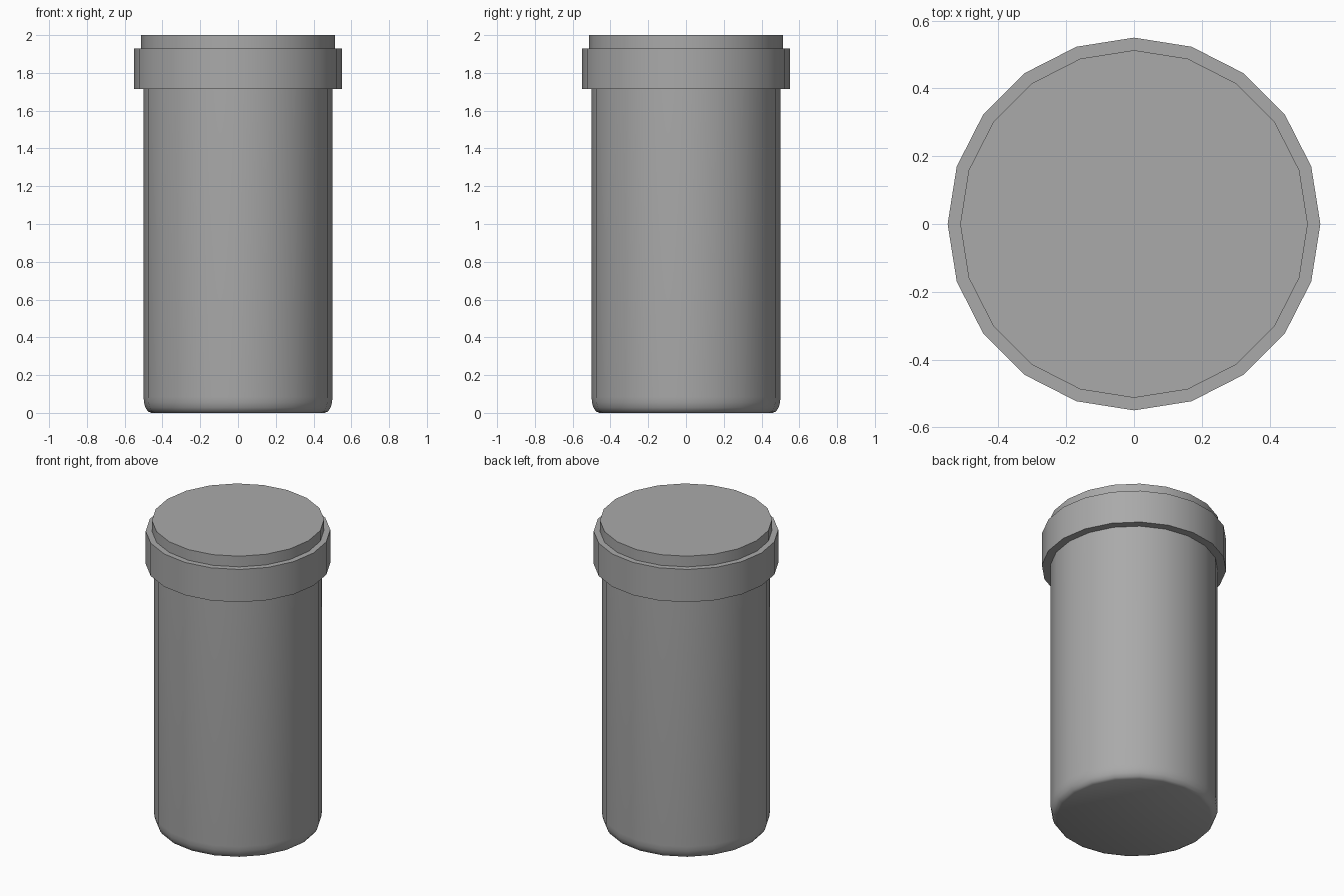
import bpy
import bmesh
import math

cube = bpy.data.objects.get("Cube")
if cube:
    bpy.data.objects.remove(cube, do_unlink=True)

SIDES = 20

grey = bpy.data.materials.new("mid grey")
grey.use_nodes = True
colour = (0.4, 0.4, 0.4, 1)
grey.diffuse_color = colour
grey.node_tree.nodes["Principled BSDF"].inputs["Base Color"].default_value = colour


def lathe(name, profile):
    """Turn a (radius, height) profile into a closed solid around z."""
    bm = bmesh.new()
    rings = []
    for r, z in profile:
        rings.append([bm.verts.new((r * math.cos(a), r * math.sin(a), z))
                      for a in (math.tau * i / SIDES for i in range(SIDES))])
    for low, high in zip(rings, rings[1:]):
        for i in range(SIDES):
            j = (i + 1) % SIDES
            bm.faces.new((low[i], low[j], high[j], high[i]))
    bm.faces.new(rings[0][::-1])
    bm.faces.new(rings[-1])
    mesh = bpy.data.meshes.new(name)
    bm.to_mesh(mesh)
    bm.free()
    mesh.materials.append(grey)
    obj = bpy.data.objects.new(name, mesh)
    bpy.context.collection.objects.link(obj)
    bpy.ops.object.select_all(action="DESELECT")
    obj.select_set(True)
    bpy.context.view_layer.objects.active = obj
    bpy.ops.object.shade_smooth_by_angle(angle=math.radians(35))
    return obj


# Jar body with a rounded foot
lathe("jar_body", [(0.46, 0), (0.477, 0.008), (0.49, 0.028),
                   (0.498, 0.055), (0.5, 0.085), (0.5, 1.75)])

# Lid: wide collar stepping in to a flat raised top
lathe("lid", [(0.55, 1.715), (0.55, 1.93), (0.513, 1.93), (0.513, 2)])
